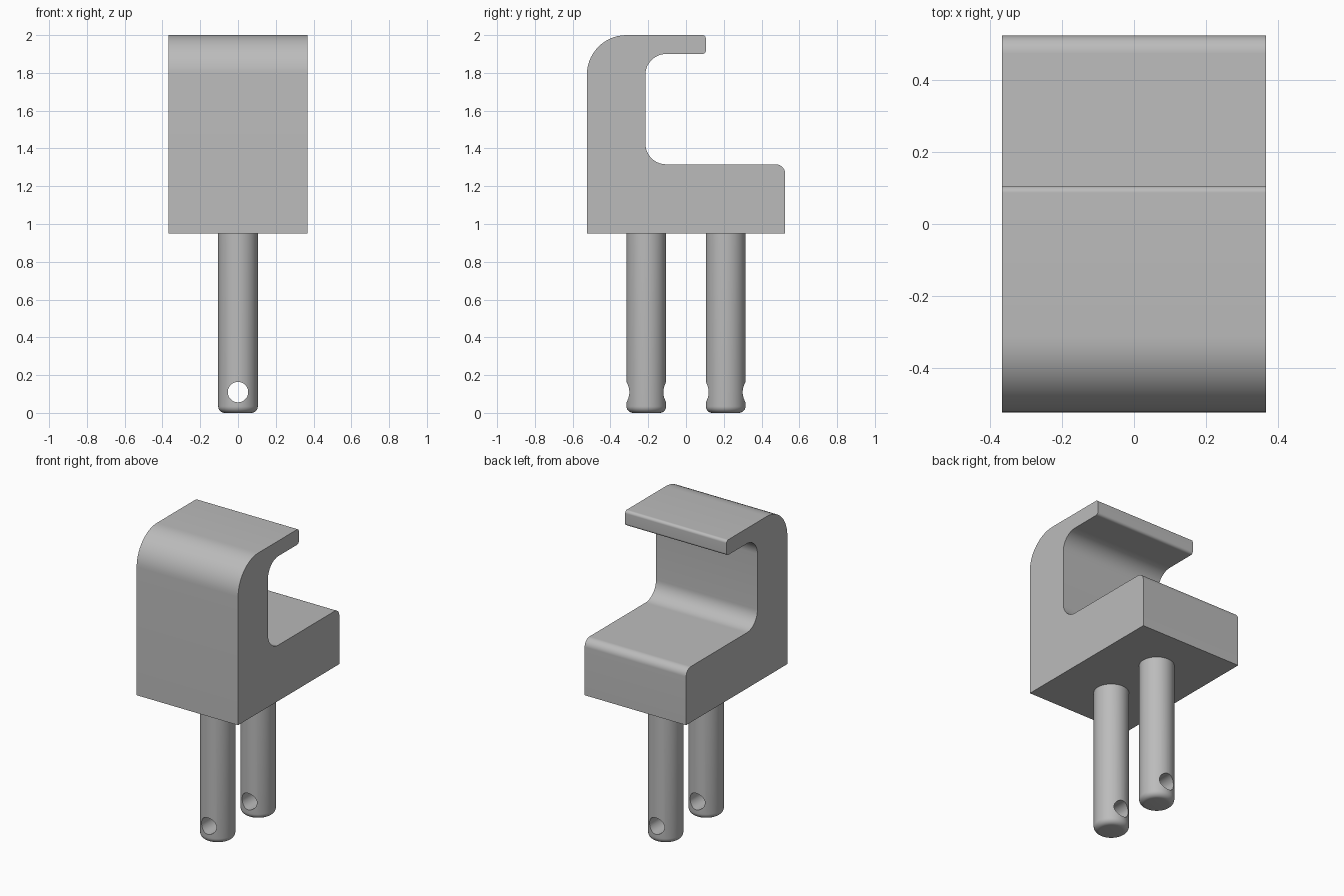
import bpy
import bmesh
import math
from mathutils import Matrix, Vector

if "Cube" in bpy.data.objects:
    bpy.data.objects.remove(bpy.data.objects["Cube"], do_unlink=True)

metal = bpy.data.materials.new("plain grey")
metal.use_nodes = True
grey = (0.5, 0.5, 0.5, 1)
metal.diffuse_color = grey
metal.node_tree.nodes["Principled BSDF"].inputs["Base Color"].default_value = grey


def add_object(name, bm):
    bmesh.ops.recalc_face_normals(bm, faces=bm.faces)
    mesh = bpy.data.meshes.new(name)
    bm.to_mesh(mesh)
    bm.free()
    mesh.materials.append(metal)
    obj = bpy.data.objects.new(name, mesh)
    bpy.context.collection.objects.link(obj)
    return obj


def smooth(obj):
    bpy.ops.object.select_all(action="DESELECT")
    obj.select_set(True)
    bpy.context.view_layer.objects.active = obj
    bpy.ops.object.shade_smooth_by_angle(angle=math.radians(30))


def rounded(corners, steps=14):
    """Replace each (y, z, radius) right-angle corner by an arc."""
    points = []
    for i, (y, z, r) in enumerate(corners):
        p = Vector((y, z))
        if r == 0:
            points.append(p)
            continue
        a = (Vector(corners[i - 1][:2]) - p).normalized() * r
        b = (Vector(corners[(i + 1) % len(corners)][:2]) - p).normalized() * r
        for k in range(steps + 1):
            t = k / steps * math.pi / 2
            points.append(p + a * (1 - math.sin(t)) + b * (1 - math.cos(t)))
    return points


# Hooked body: side profile extruded across the width
half_width = 0.368
profile = [(-0.525, 0.95, 0), (0.525, 0.95, 0), (0.525, 1.316, 0.05),
           (-0.215, 1.316, 0.11), (-0.215, 1.9, 0.11), (0.105, 1.9, 0.018),
           (0.105, 2, 0.018), (-0.525, 2, 0.21)]
bm = bmesh.new()
side = bm.faces.new([bm.verts.new((-half_width, *p)) for p in rounded(profile)])
end = bmesh.ops.extrude_face_region(bm, geom=[side])
bmesh.ops.translate(bm, vec=(2 * half_width, 0, 0),
                    verts=[v for v in end["geom"] if isinstance(v, bmesh.types.BMVert)])
if side.is_valid and len(side.link_loops if hasattr(side, "link_loops") else side.loops) == 0:
    bm.faces.remove(side)
smooth(add_object("hook_body", bm))


def cylinder(radius, depth, matrix, segments):
    bm = bmesh.new()
    bmesh.ops.create_cone(bm, cap_ends=True, segments=segments, radius1=radius,
                          radius2=radius, depth=depth, matrix=matrix)
    return bm


# Two round pins with a softened foot and a cross hole
for name, y in (("front_pin", -0.21), ("back_pin", 0.21)):
    bm = cylinder(0.105, 0.95, Matrix.Translation((0, y, 0.475)), 64)
    foot = [e for e in bm.edges if all(v.co.z < 0.01 for v in e.verts)]
    bmesh.ops.bevel(bm, geom=foot, offset=0.035, segments=8, profile=0.5,
                    affect="EDGES")
    pin = add_object(name, bm)

    turn = Matrix.Rotation(math.pi / 2, 4, "X")
    cutter = add_object(name + "_hole_cutter",
                        cylinder(0.054, 0.4, Matrix.Translation((0, y, 0.11)) @ turn, 48))
    cutter.hide_render = True
    hole = pin.modifiers.new("cross hole", "BOOLEAN")
    hole.operation = "DIFFERENCE"
    hole.solver = "EXACT"
    hole.object = cutter
    bpy.context.view_layer.objects.active = pin
    bpy.ops.object.modifier_apply(modifier=hole.name)
    bpy.data.objects.remove(cutter, do_unlink=True)
    smooth(pin)
